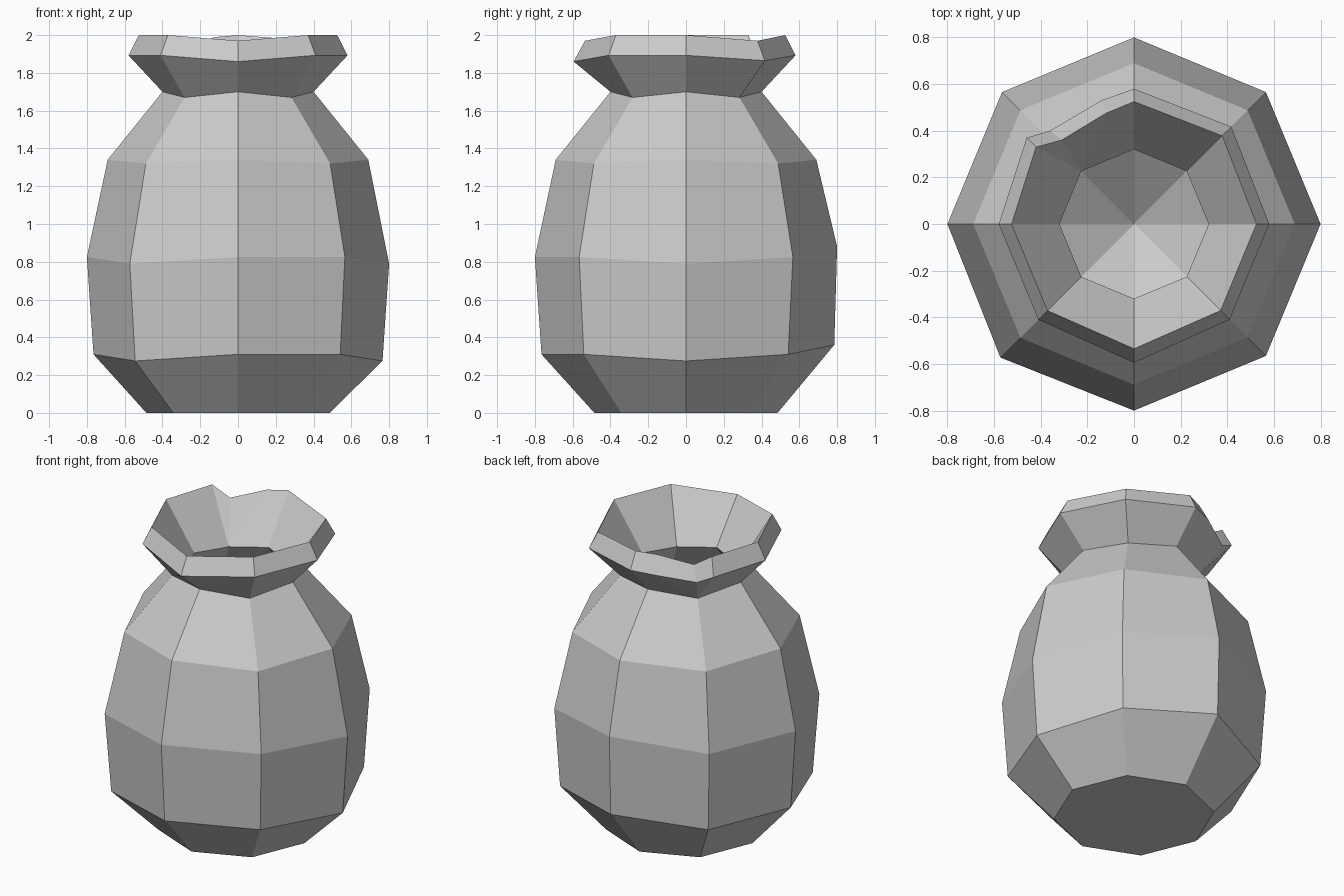
import bpy, bmesh
from math import cos, sin, radians

if "Cube" in bpy.data.objects:
    bpy.data.objects.remove(bpy.data.objects["Cube"])

# Ten columns: eight sides, with the back-left (135 deg) corner split for the rim notch
ANGLES = [0, 45, 90, 135, 135, 135, 180, 225, 270, 315]

def ring(r, z_axis, z_diag, special=None):
    """Octagonal ring; z alternates between axis and diagonal corners.
    special: {column: (x, y, z)} or {column: (r, z)} overrides."""
    pts = []
    for i, a in enumerate(ANGLES):
        p = (r, z_diag if a % 90 else z_axis)
        p = (special or {}).get(i, p)
        if len(p) == 2:
            t = radians(a)
            p = (p[0] * cos(t), p[0] * sin(t), p[1])
        pts.append(p)
    return pts

rings = [
    # outer body
    ring(0.485, 0, 0),
    ring(0.765, 0.31, 0.31, {0: (0.765, 0.275), 2: (0.785, 0.36), 7: (0.77, 0.275)}),
    ring(0.80, 0.825, 0.825, {0: (0.80, 0.79), 2: (0.80, 0.88), 7: (0.81, 0.79)}),
    ring(0.69, 1.34, 1.32),
    ring(0.40, 1.70, 1.67),
    # flared rim with a pinched notch
    ring(0.58, 1.893, 1.893, {1: (0.59, 1.865), 8: (0.595, 1.86),
         3: (-0.14, 0.53, 1.88), 4: (-0.36, 0.40, 1.84), 5: (-0.46, 0.37, 1.89)}),
    ring(0.525, 2.0, 2.0, {1: (0.535, 1.97), 8: (0.535, 1.97),
         3: (-0.12, 0.475, 1.99), 4: (-0.31, 0.36, 1.93), 5: (-0.42, 0.33, 2.0)}),
    # inside
    ring(0.32, 1.70, 1.68),
    ring(0.61, 1.31, 1.29),
]

bm = bmesh.new()
loops = [[bm.verts.new(p) for p in r] for r in rings]
n = len(ANGLES)
for lo, hi in zip(loops, loops[1:]):
    for i in range(n):
        j = (i + 1) % n
        bm.faces.new((lo[i], lo[j], hi[j], hi[i]))
bm.faces.new(loops[0][::-1])                 # flat base
apex = bm.verts.new((0, 0, 0.85))            # sloping inner floor
for i in range(n):
    bm.faces.new((loops[-1][i], loops[-1][(i + 1) % n], apex))
bmesh.ops.remove_doubles(bm, verts=bm.verts[:], dist=0.001)
bmesh.ops.recalc_face_normals(bm, faces=bm.faces[:])

mesh = bpy.data.meshes.new("sack")
bm.to_mesh(mesh)
bm.free()
bpy.context.collection.objects.link(bpy.data.objects.new("sack", mesh))
